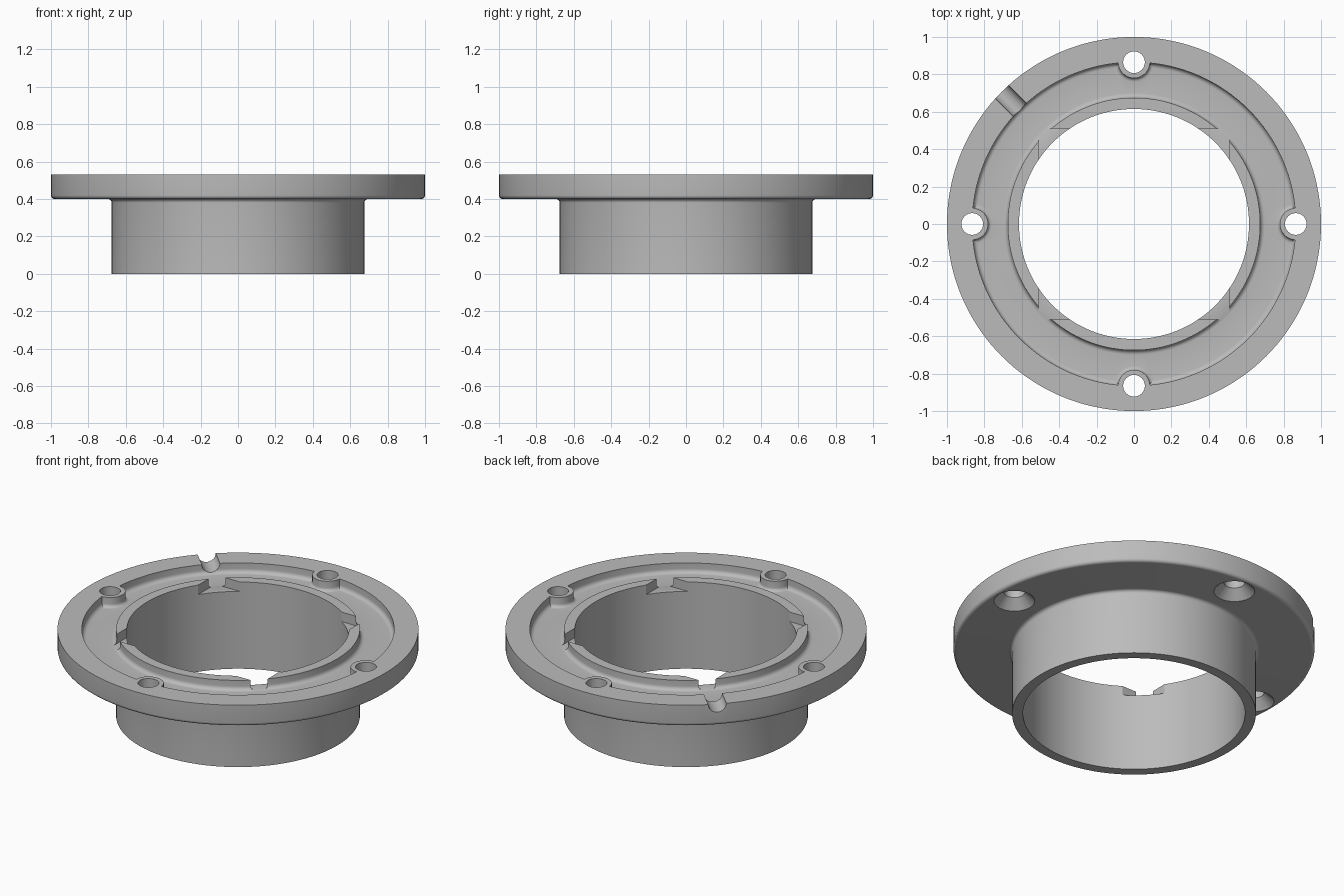
import bpy
import bmesh
import math
from mathutils import Matrix

if "Cube" in bpy.data.objects:
    bpy.data.objects.remove(bpy.data.objects["Cube"], do_unlink=True)

TOP, FLOOR, UNDER = 0.53, 0.47, 0.40   # flange top, recess floor, flange underside
BORE, TUBE, RECESS = 0.615, 0.675, 0.865
BOLT_CIRCLE = 0.865

grey = bpy.data.materials.new("flange_grey")
grey.use_nodes = True
grey.diffuse_color = (0.5, 0.5, 0.5, 1)
grey.node_tree.nodes["Principled BSDF"].inputs["Base Color"].default_value = (0.5, 0.5, 0.5, 1)


def arc(cx, cz, r, start, end, steps=6):
    """Points of a fillet, angles in degrees."""
    angles = [math.radians(start + (end - start) * i / steps) for i in range(steps + 1)]
    return [(cx + r * math.cos(a), cz + r * math.sin(a)) for a in angles]


def make_object(name, bm):
    bmesh.ops.recalc_face_normals(bm, faces=bm.faces)
    mesh = bpy.data.meshes.new(name)
    bm.to_mesh(mesh)
    bm.free()
    mesh.materials.append(grey)
    obj = bpy.data.objects.new(name, mesh)
    bpy.context.collection.objects.link(obj)
    return obj


def lathe(name, profile, segments, location=(0, 0, 0)):
    """Revolve a closed profile of (radius, height); radius 0 gives a pole."""
    bm = bmesh.new()
    rings = []
    for r, z in profile:
        if r == 0:
            rings.append([bm.verts.new((0, 0, z))] * segments)
        else:
            rings.append([bm.verts.new((r * math.cos(2 * math.pi * i / segments),
                                        r * math.sin(2 * math.pi * i / segments), z))
                          for i in range(segments)])
    for k, ring in enumerate(rings):
        nxt = rings[(k + 1) % len(rings)]
        for i in range(segments):
            j = (i + 1) % segments
            corners = list(dict.fromkeys((ring[i], ring[j], nxt[j], nxt[i])))
            if len(corners) > 2:
                bm.faces.new(corners)
    bmesh.ops.translate(bm, vec=location, verts=bm.verts)
    return make_object(name, bm)


def cut(target, cutter):
    """Subtract the cutter, then discard it."""
    cutter.hide_render = True
    mod = target.modifiers.new("cut", 'BOOLEAN')
    mod.operation = 'DIFFERENCE'
    mod.solver = 'EXACT'
    mod.object = cutter
    bpy.context.view_layer.objects.active = target
    bpy.ops.object.modifier_apply(modifier=mod.name)
    bpy.data.objects.remove(cutter, do_unlink=True)


bolt_spots = [(BOLT_CIRCLE * math.cos(a), BOLT_CIRCLE * math.sin(a), 0)
              for a in (k * math.pi / 2 for k in range(4))]

# Tube and flange in one revolved body
flange = lathe("flange_with_tube",
               [(BORE, 0), (TUBE, 0)]
               + arc(TUBE + 0.02, UNDER - 0.02, 0.02, 180, 90)
               + arc(0.98, UNDER + 0.02, 0.02, -90, 0)
               + [(1, TOP), (BORE, TOP)], 144)

# Ring recess with rounded floor edges, leaving round bosses at the bolts
f = 0.025
recess = lathe("recess_cutter",
               [(TUBE, TOP + 0.1)]
               + arc(TUBE + f, FLOOR + f, f, 180, 270)
               + arc(RECESS - f, FLOOR + f, f, 270, 360)
               + [(RECESS, TOP + 0.1)], 144)
for spot in bolt_spots:
    boss = lathe("boss_cutter",
                 [(0, FLOOR - 0.1), (0.105, FLOOR - 0.1)]
                 + arc(0.105, FLOOR + 0.02, 0.02, 270, 180)
                 + [(0.085, TOP + 0.2), (0, TOP + 0.2)], 40, spot)
    cut(recess, boss)
cut(flange, recess)

# Countersunk bolt holes, wide on the underside
for spot in bolt_spots:
    cut(flange, lathe("bolt_hole_cutter",
                      [(0, UNDER - 0.05), (0.113, UNDER - 0.05), (0.113, UNDER),
                       (0.058, UNDER + 0.055), (0.058, TOP + 0.1), (0, TOP + 0.1)], 40, spot))

# Square pocket whose corners notch the inner rim
bm = bmesh.new()
bmesh.ops.create_cube(bm, size=1)
bmesh.ops.scale(bm, vec=(1.02, 1.02, 0.2), verts=bm.verts)
bmesh.ops.translate(bm, vec=(0, 0, FLOOR + 0.102), verts=bm.verts)
cut(flange, make_object("rim_notch_cutter", bm))

# Round-bottomed channel across the outer rim at the back right
bm = bmesh.new()
bmesh.ops.create_cone(bm, cap_ends=True, segments=32, radius1=0.051, radius2=0.051, depth=0.3,
                      matrix=Matrix.Rotation(math.radians(135), 4, 'Z')
                      @ Matrix.Translation((0.97, 0, TOP + 0.001))
                      @ Matrix.Rotation(math.pi / 2, 4, 'Y'))
cut(flange, make_object("channel_cutter", bm))

# Smooth curves, crisp edges
bpy.ops.object.select_all(action='DESELECT')
flange.select_set(True)
bpy.context.view_layer.objects.active = flange
bpy.ops.object.shade_smooth_by_angle(angle=math.radians(30))
